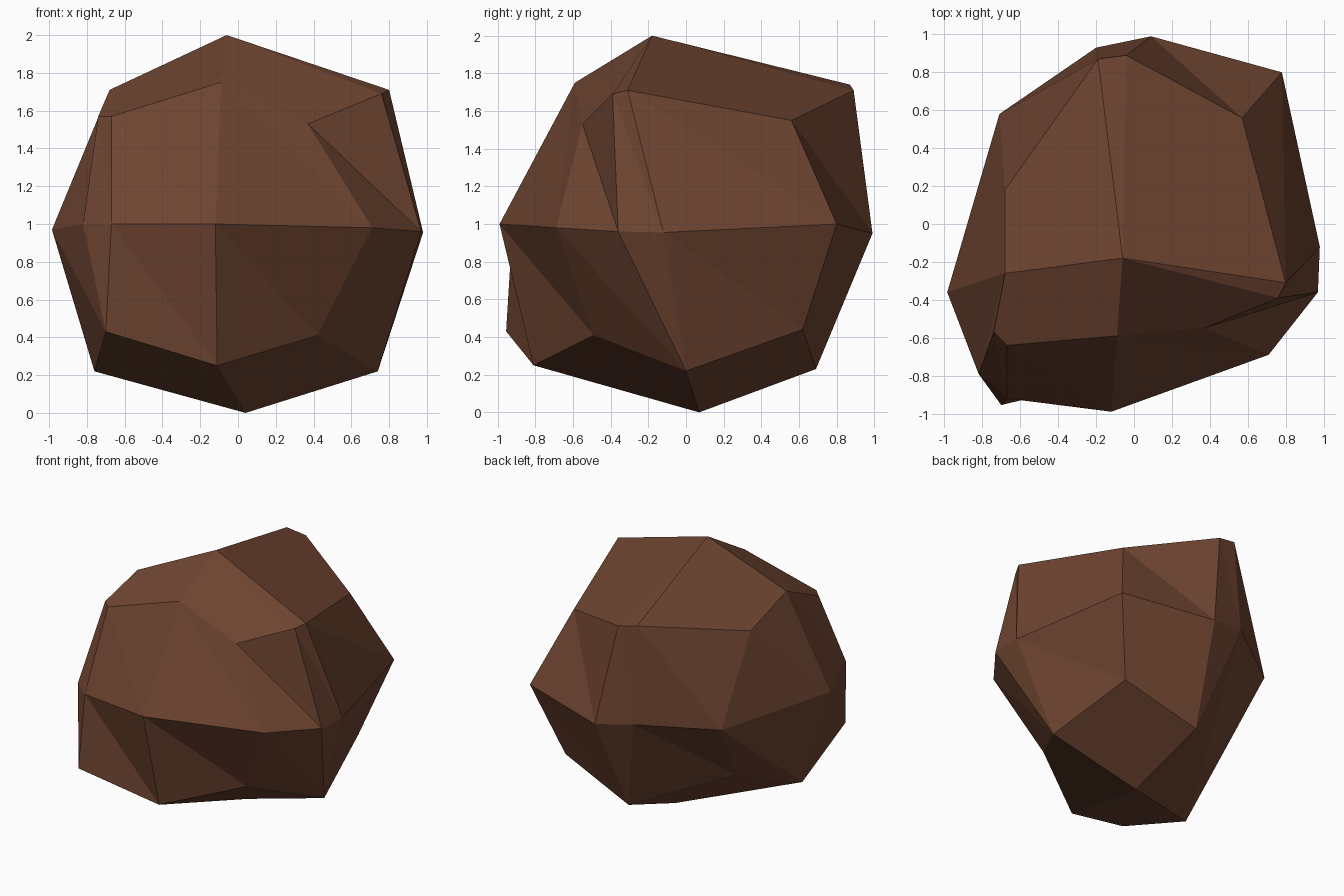
import bpy
import bmesh

if "Cube" in bpy.data.objects:
    bpy.data.objects.remove(bpy.data.objects["Cube"])

# Each column of the boulder runs down its side: upper ring, middle ring, lower ring.
# Columns go clockwise from above, starting at the left side.
COLUMNS = [
    ((-.68, -.26, 1.71), (-.985, -.36, .97), (-.76, -.34, .22)),  # left
    ((-.68, .18, 1.57), (-.71, .58, .96), (-.53, .14, .40)),      # back left
    ((-.19, .87, 1.74), (-.20, .93, 1.0), (.01, .69, .23)),       # back
    ((-.04, .89, 1.71), (.09, .99, .95), (.01, .69, .23)),        # back, split
    ((.57, .56, 1.55), (.78, .80, 1.0), (.60, .62, .44)),         # back right
    ((.80, -.31, 1.71), (.98, -.12, .955), (.74, .0, .22)),       # right
    ((.76, -.39, 1.69), (.97, -.36, .96), (.74, .0, .22)),        # right, split
    ((.37, -.55, 1.53), (.71, -.69, .98), (.42, -.49, .41)),      # front right
    ((-.09, -.59, 1.75), (-.12, -.99, 1.0), (-.11, -.81, .25)),   # front
    ((-.67, -.64, 1.57), (-.67, -.92, 1.0), (-.70, -.955, .43)),  # front left
    ((-.74, -.57, 1.57), (-.82, -.79, 1.0), (-.70, -.955, .43)),  # front left, split
]
SPOKES = [0, 2, 3, 5, 6, 8, 11]   # columns joined to the poles

bm = bmesh.new()
made = {}


def vert(co):
    """Reuse a corner when split columns meet again."""
    if co not in made:
        made[co] = bm.verts.new(co)
    return made[co]


def face(points):
    corners = list(dict.fromkeys(vert(p) for p in points))
    if len(corners) > 2:
        bm.faces.new(corners)


# Side facets between neighbouring columns, folded along one consistent diagonal
n = len(COLUMNS)
for i in range(n):
    a, b = COLUMNS[i], COLUMNS[(i + 1) % n]
    for k in range(2):
        face([b[k], b[k + 1], a[k + 1], a[k]])

# Top and bottom facets fan out from the two poles
for level, pole in ((0, (-.06, -.18, 2.0)), (2, (.04, .07, 0.0))):
    for start, end in zip(SPOKES, SPOKES[1:]):
        face([pole] + [COLUMNS[i % n][level] for i in range(start, end + 1)])

bmesh.ops.recalc_face_normals(bm, faces=bm.faces)

# Keep each fold where the first corner put it: split side quads from upper b to lower a
level_of = {vert(p): (i, k) for i, c in enumerate(COLUMNS) for k, p in enumerate(c)}
for i in range(n):
    a, b = COLUMNS[i], COLUMNS[(i + 1) % n]
    for k in range(2):
        p, q = vert(b[k]), vert(a[k + 1])
        shared = [f for f in p.link_faces if q in f.verts and len(f.verts) == 4]
        if shared and not any(q in e.verts for e in p.link_edges):
            bmesh.utils.face_split(shared[0], p, q)

mesh = bpy.data.meshes.new("boulder")
bm.to_mesh(mesh)
bm.free()

# Brown stone colour
stone = bpy.data.materials.new("brown stone")
stone.diffuse_color = (.155, .058, .030, 1)
stone.use_nodes = True
stone.node_tree.nodes["Principled BSDF"].inputs["Base Color"].default_value = stone.diffuse_color
mesh.materials.append(stone)
boulder = bpy.data.objects.new("boulder", mesh)
bpy.context.collection.objects.link(boulder)
